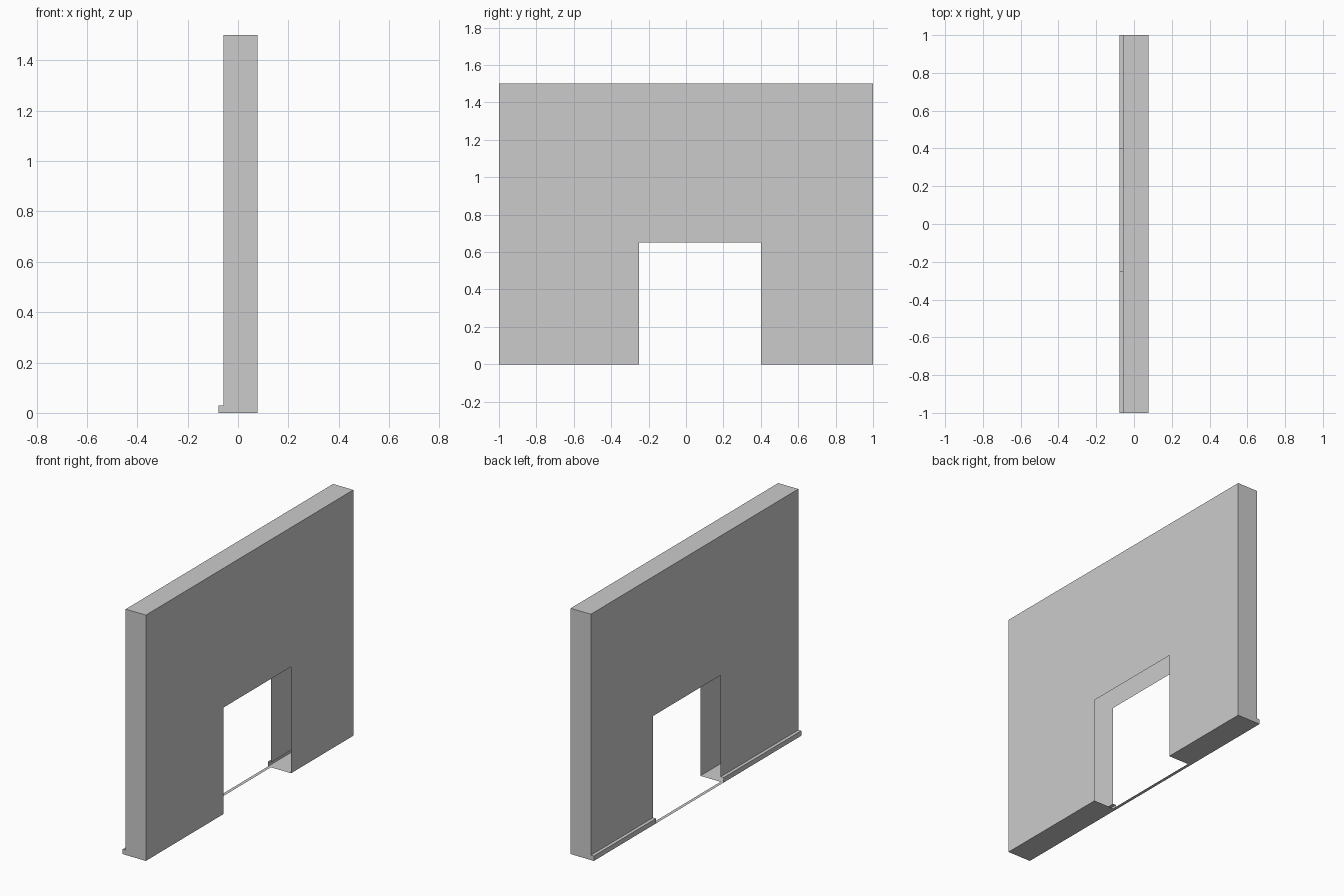
import bpy
import bmesh

if "Cube" in bpy.data.objects:
    bpy.data.objects.remove(bpy.data.objects["Cube"])

# Wall dimensions
X_BACK, X_SKIRT, X_FRONT = -0.078, -0.058, 0.078
SKIRT_H, DOOR_H, WALL_H = 0.03, 0.65, 1.5
STATIONS = [-1.0, -0.25, 0.4, 1.0]  # wall end, doorway sides, wall end

# Cross-section of the wall with its skirting ledge
PROFILE = [
    (X_BACK, 0), (X_SKIRT, 0), (X_FRONT, 0),
    (X_FRONT, DOOR_H), (X_FRONT, WALL_H),
    (X_SKIRT, WALL_H), (X_SKIRT, DOOR_H),
    (X_SKIRT, SKIRT_H), (X_BACK, SKIRT_H),
]

plaster = bpy.data.materials.new("plaster_grey")
plaster.diffuse_color = (0.6, 0.6, 0.6, 1)
plaster.use_nodes = True
plaster.node_tree.nodes["Principled BSDF"].inputs["Base Color"].default_value = plaster.diffuse_color

bm = bmesh.new()
rings = [[bm.verts.new((x, y, z)) for x, z in PROFILE] for y in STATIONS]
n = len(PROFILE)
for s in range(3):
    for i in range(n):
        j = (i + 1) % n
        # Doorway: open below the lintel, with only the thin floor strip left
        below_lintel = max(PROFILE[i][1], PROFILE[j][1]) <= DOOR_H
        if s == 1 and below_lintel and i != 0:
            continue
        bm.faces.new((rings[s][i], rings[s][j], rings[s + 1][j], rings[s + 1][i]))

# Closed wall ends
bm.faces.new(rings[0])
bm.faces.new(rings[-1])
bmesh.ops.recalc_face_normals(bm, faces=bm.faces)

mesh = bpy.data.meshes.new("doorway_wall")
bm.to_mesh(mesh)
bm.free()
mesh.materials.append(plaster)
wall = bpy.data.objects.new("doorway_wall", mesh)
bpy.context.collection.objects.link(wall)
